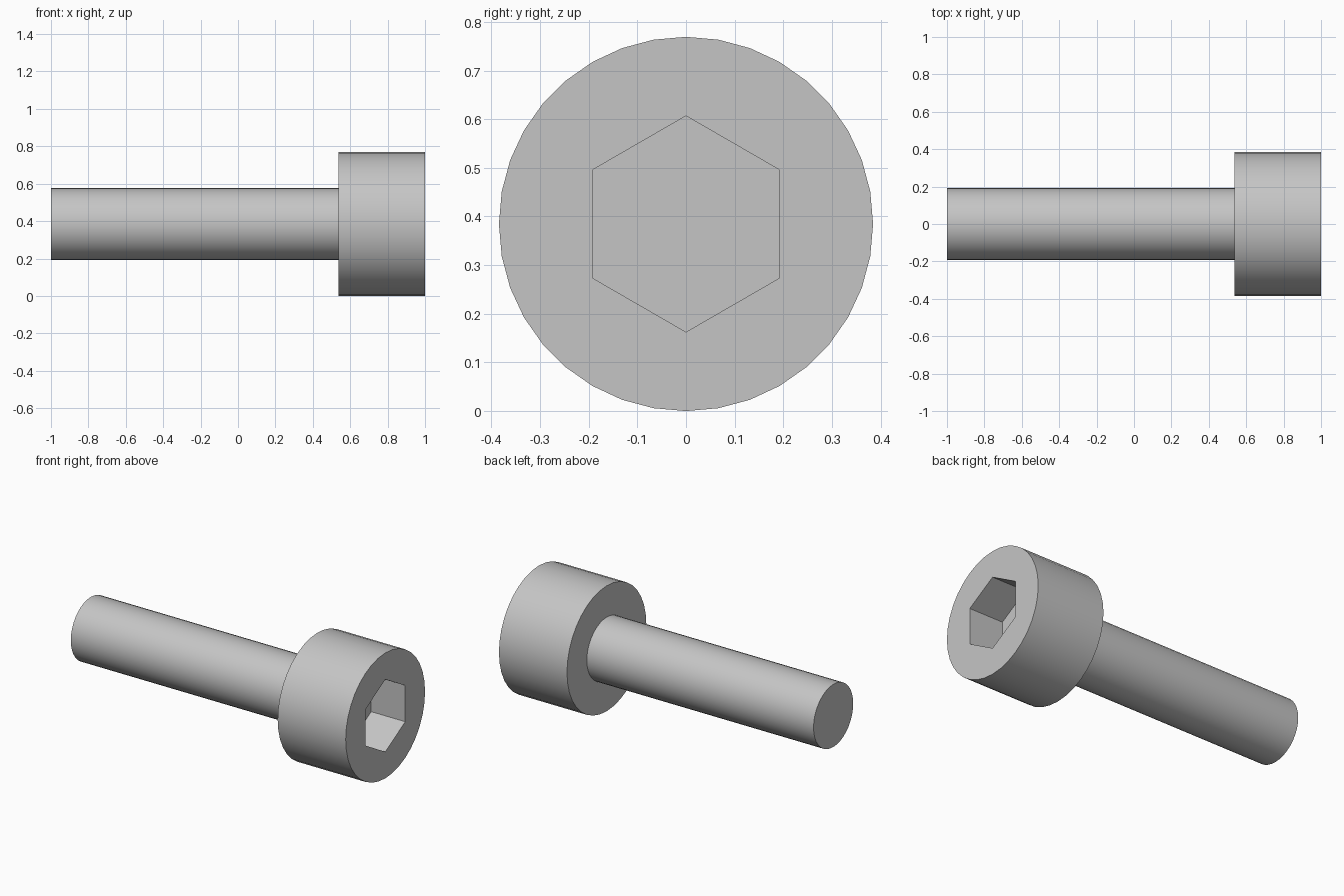
import bpy
import bmesh
import math
from mathutils import Matrix

if "Cube" in bpy.data.objects:
    bpy.data.objects.remove(bpy.data.objects["Cube"], do_unlink=True)

# Proportions, in units of which the whole bolt is 26 long
U = 2 / 26
HEAD_RADIUS = 5 * U
HEAD_BACK = 1 - 6 * U
SHANK_RADIUS = 2.5 * U
SOCKET_FLOOR = 1 - 3 * U
SOCKET_RADIUS = 2.5 * U / math.cos(math.pi / 6)

steel = bpy.data.materials.new("grey_steel")
steel.use_nodes = True
colour = (0.56, 0.56, 0.56, 1)
steel.diffuse_color = colour
steel.node_tree.nodes["Principled BSDF"].inputs["Base Color"].default_value = colour


def prism(name, x0, x1, radius, sides, turn=0):
    """Closed prism lying along x, centred on the bolt axis."""
    bm = bmesh.new()
    placing = (Matrix.Translation(((x0 + x1) / 2, 0, HEAD_RADIUS))
               @ Matrix.Rotation(math.pi / 2, 4, 'Y')
               @ Matrix.Rotation(turn, 4, 'Z'))
    bmesh.ops.create_cone(bm, cap_ends=True, segments=sides, radius1=radius,
                          radius2=radius, depth=x1 - x0, matrix=placing)
    mesh = bpy.data.meshes.new(name)
    bm.to_mesh(mesh)
    bm.free()
    mesh.materials.append(steel)
    obj = bpy.data.objects.new(name, mesh)
    bpy.context.collection.objects.link(obj)
    return obj


# Head and shank, the shank running a little way into the head
head = prism("head", HEAD_BACK, 1, HEAD_RADIUS, 36)
shank = prism("shank", -1, HEAD_BACK + U, SHANK_RADIUS, 36)

# Hexagonal socket cut into the head, corners at top and bottom
cutter = prism("socket_cutter", SOCKET_FLOOR, 1 + U, SOCKET_RADIUS, 6, math.pi / 6)
cutter.hide_render = True
cut = head.modifiers.new("socket", 'BOOLEAN')
cut.operation = 'DIFFERENCE'
cut.solver = 'EXACT'
cut.object = cutter
bpy.context.view_layer.objects.active = head
bpy.ops.object.modifier_apply(modifier=cut.name)
bpy.data.objects.remove(cutter, do_unlink=True)

# Smooth round sides, sharp rims and socket
bpy.ops.object.select_all(action='DESELECT')
for part in (head, shank):
    part.select_set(True)
bpy.ops.object.shade_smooth_by_angle(angle=math.radians(30))
